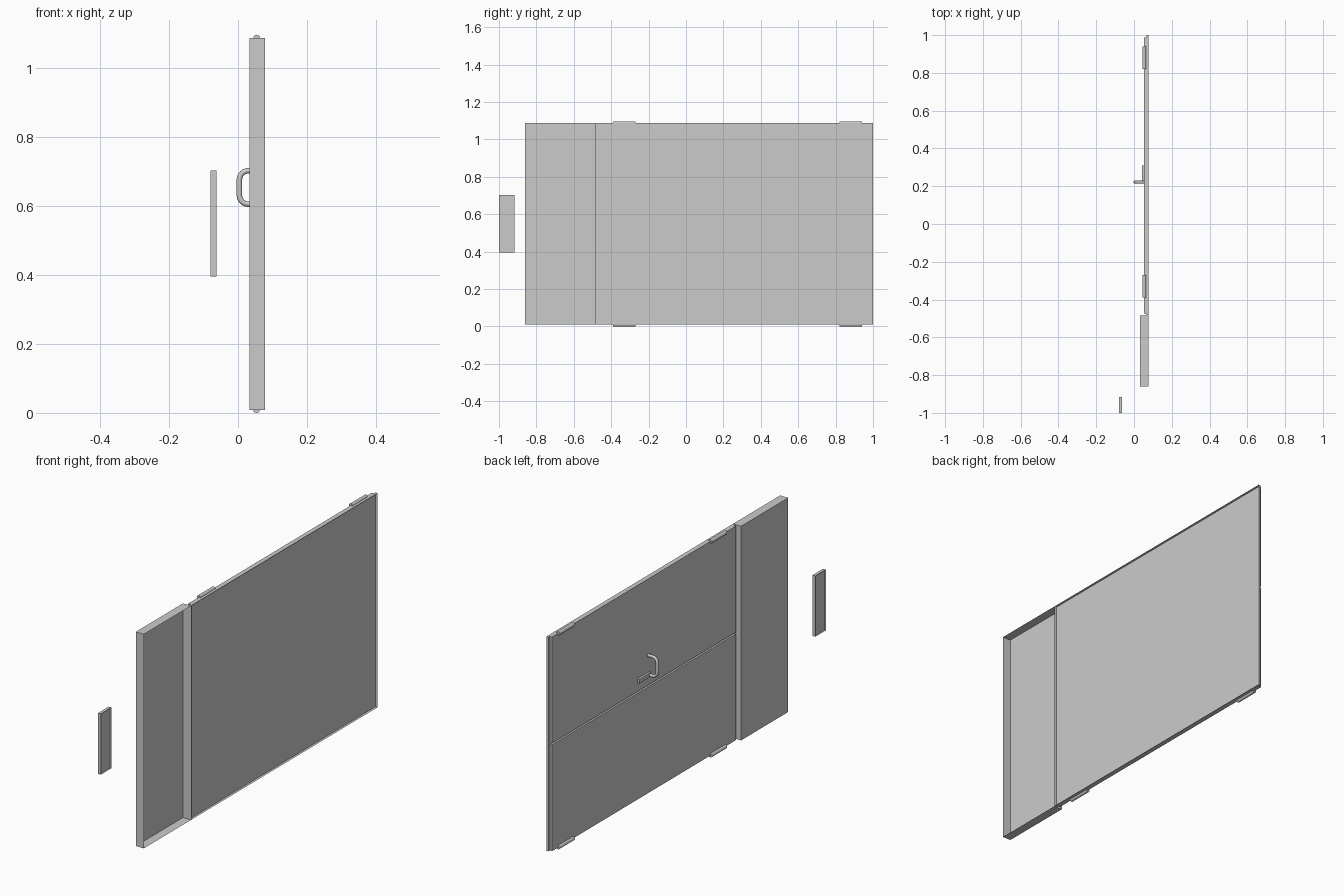
import bpy, bmesh, math
from mathutils import Vector

if "Cube" in bpy.data.objects:
    bpy.data.objects.remove(bpy.data.objects["Cube"])

Z0, Z1 = 0.009, 1.087          # bottom and top of the door leaf


def make(name, bm, smooth=False):
    mesh = bpy.data.meshes.new(name)
    bm.to_mesh(mesh)
    bm.free()
    ob = bpy.data.objects.new(name, mesh)
    bpy.context.collection.objects.link(ob)
    if smooth:
        for p in mesh.polygons:
            p.use_smooth = True
    return ob


def box(name, x, y, z, open_dirs=(), mid_panel=None):
    """Box from ranges; faces pointing along open_dirs (+1/-1 in x) are left open."""
    bm = bmesh.new()
    bmesh.ops.create_cube(bm, size=1)
    for v in bm.verts:
        v.co = Vector([(r[0] + r[1]) / 2 + c * (r[1] - r[0])
                       for r, c in zip((x, y, z), v.co)])
    bm.normal_update()
    gone = [f for f in bm.faces if any(f.normal.x * d > 0.9 for d in open_dirs)]
    bmesh.ops.delete(bm, geom=gone, context='FACES')
    if mid_panel is not None:
        bm.faces.new([bm.verts.new((mid_panel, a, b)) for a, b in
                      ((y[0], z[0]), (y[1], z[0]), (y[1], z[1]), (y[0], z[1]))])
    return make(name, bm)


# Deep side pocket, open at the back (+x)
box("side_pocket", (0.033, 0.078), (-0.86, -0.485), (Z0, Z1), open_dirs=(1,))

# Sliding leaf: shallow back tray and two front boards with a narrow gap
box("leaf_tray", (0.066, 0.078), (-0.483, 1.0), (Z0, Z1), open_dirs=(1,))
for name, z in (("lower_board", (Z0, 0.544)), ("upper_board", (0.552, Z1))):
    box(name, (0.054, 0.066), (-0.473, 0.988), z)

# Rounded runners along the top and bottom edges
for edge, z in (("bottom", 0.0095), ("top", 1.0865)):
    for side, y in (("near", -0.33), ("far", 0.88)):
        bm = bmesh.new()
        bmesh.ops.create_cone(bm, cap_ends=True, segments=12, radius1=0.0098,
                              radius2=0.0098, depth=0.12)
        for v in bm.verts:
            v.co = Vector((0.054 + v.co.x, y + v.co.z, z + v.co.y))
        bmesh.ops.recalc_face_normals(bm, faces=bm.faces)
        make(f"{edge}_{side}_runner", bm)

# Separate strike plate: rim with a recessed panel
box("strike_plate", (-0.079, -0.063), (-1.0, -0.916), (0.396, 0.702),
    open_dirs=(1, -1), mid_panel=-0.071)

# Latch bar at the foot of the handle
box("latch_bar", (0.043, 0.055), (0.215, 0.31), (0.597, 0.617))


# Bent pull handle swept along a rounded path
def arc(cx, cz, r, a0, a1, n=6):
    return [(cx + r * math.cos(math.radians(a0 + (a1 - a0) * i / n)),
             cz + r * math.sin(math.radians(a0 + (a1 - a0) * i / n)))
            for i in range(n + 1)]


path = ([(0.056, 0.702)] + arc(0.031, 0.676, 0.026, 90, 180)
        + arc(0.031, 0.631, 0.026, 180, 270) + [(0.056, 0.605)])
curve = bpy.data.curves.new("pull_handle", 'CURVE')
curve.dimensions = '3D'
curve.bevel_depth = 0.008
curve.bevel_resolution = 2
curve.use_fill_caps = True
spline = curve.splines.new('POLY')
spline.points.add(len(path) - 1)
for p, (x, z) in zip(spline.points, path):
    p.co = (x, 0.222, z, 1)
tmp = bpy.data.objects.new("pull_handle_path", curve)
bpy.context.collection.objects.link(tmp)
bm = bmesh.new()
bm.from_mesh(tmp.to_mesh())
tmp.to_mesh_clear()
bpy.data.objects.remove(tmp)
for v in bm.verts:
    v.co.x += -0.001 if v.co.x < 0.04 else 0
make("pull_handle", bm, smooth=True)
